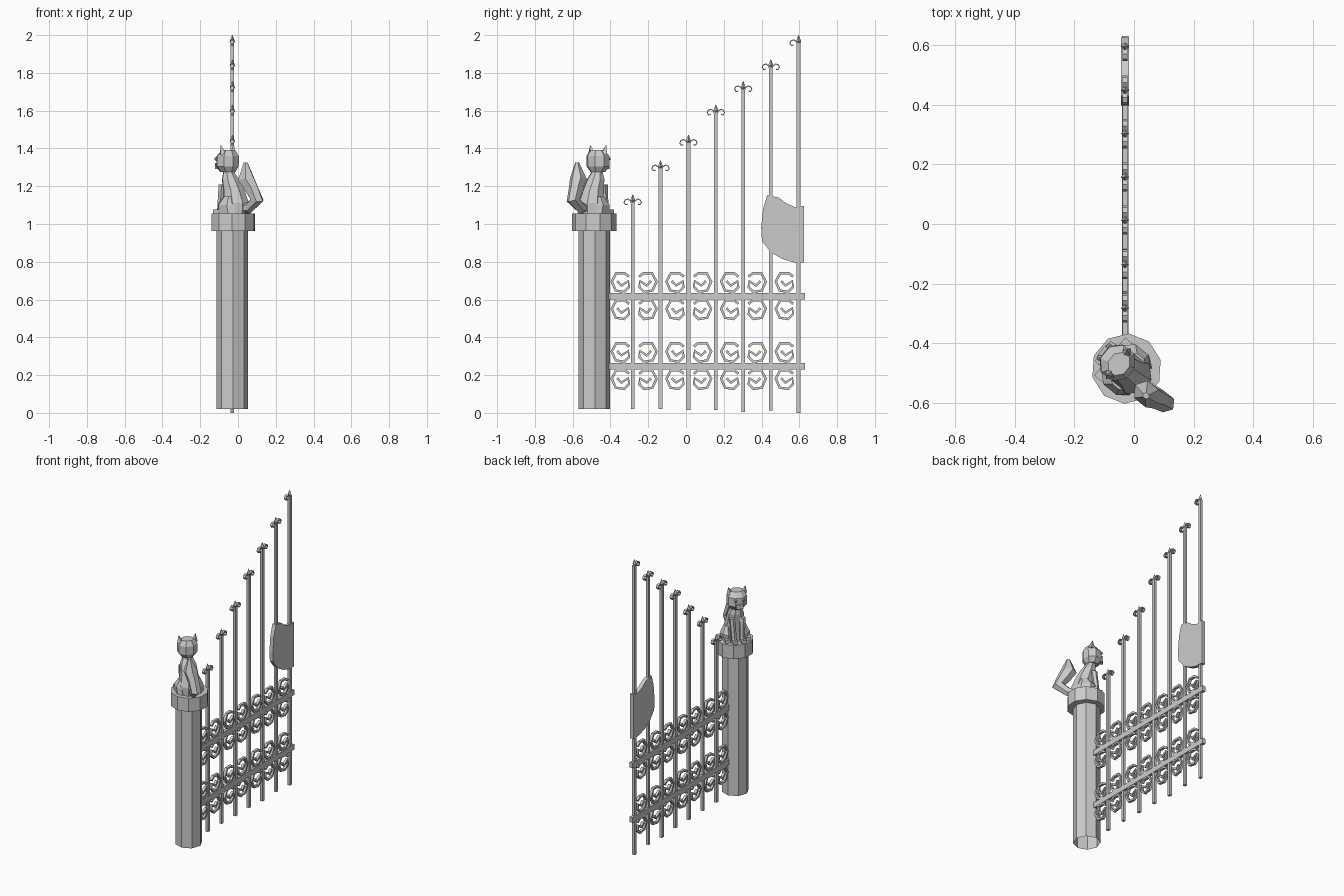
import bpy, bmesh, math
from mathutils import Vector, Matrix

if "Cube" in bpy.data.objects:
    bpy.data.objects.remove(bpy.data.objects["Cube"])

FX = -0.03                      # plane of the fence
PC = Vector((-0.025, -0.485, 0))  # pillar axis


def finish(bm, name, matrix=None):
    bmesh.ops.recalc_face_normals(bm, faces=bm.faces)
    me = bpy.data.meshes.new(name)
    bm.to_mesh(me)
    bm.free()
    ob = bpy.data.objects.new(name, me)
    bpy.context.collection.objects.link(ob)
    if matrix:
        ob.matrix_world = matrix
    return ob


def box(bm, lo, hi):
    lo, hi = Vector(lo), Vector(hi)
    m = Matrix.Translation((lo + hi) / 2) @ Matrix.Diagonal((*(hi - lo), 1))
    bmesh.ops.create_cube(bm, size=1, matrix=m)


def loft(bm, rings, caps=True):
    vs = [[bm.verts.new(p) for p in r] for r in rings]
    n = len(vs[0])
    for a, b in zip(vs, vs[1:]):
        for i in range(n):
            j = (i + 1) % n
            bm.faces.new((a[i], a[j], b[j], b[i]))
    if caps:
        bm.faces.new(vs[0])
        bm.faces.new(vs[-1])


def stack(bm, rows, n, turn=0.0, caps=True):
    # rows: centre x, centre y, z, radius x, radius y
    loft(bm, [[(cx + rx * math.cos(turn + 2 * math.pi * i / n),
                cy + ry * math.sin(turn + 2 * math.pi * i / n), z)
               for i in range(n)] for cx, cy, z, rx, ry in rows], caps)


def ribbon(bm, pts, w, depth):
    # flat iron strip following a path in the yz plane
    pts = [Vector(p) for p in pts]
    rings = []
    for i, p in enumerate(pts):
        t = (pts[min(i + 1, len(pts) - 1)] - pts[max(i - 1, 0)]).normalized()
        n = Vector((-t.y, t.x)) * w / 2
        a, b = p + n, p - n
        rings.append([(FX - depth, a.x, a.y), (FX + depth, a.x, a.y),
                      (FX + depth, b.x, b.y), (FX - depth, b.x, b.y)])
    loft(bm, rings)


# pillar shaft and capital
bm = bmesh.new()
stack(bm, [(FX, PC.y, 0.02, 0.084, 0.084), (FX, PC.y, 0.97, 0.084, 0.084)], 8, 0.05, False)
finish(bm, "pillar_shaft")
bm = bmesh.new()
stack(bm, [(PC.x, PC.y, 0.963, 0.118, 0.118), (PC.x, PC.y, 1.055, 0.118, 0.118)], 10, 0.25)
finish(bm, "pillar_cap")

# fence bars with spear tips and small curls
bars = [(-0.282, 0.02, 1.157), (-0.135, 0.02, 1.337), (0.013, 0.015, 1.472),
        (0.158, 0.015, 1.632), (0.303, 0.005, 1.756), (0.449, 0.012, 1.872),
        (0.596, 0.0, 2.0)]
curl = [(0.006, -0.052), (0.012, -0.034), (0.026, -0.025), (0.04, -0.03),
        (0.046, -0.043), (0.038, -0.055), (0.027, -0.052)]
bm = bmesh.new()
tips = bmesh.new()
curls = bmesh.new()
for k, (y, z0, z1) in enumerate(bars):
    box(bm, (FX - 0.009, y - 0.01, z0), (FX + 0.009, y + 0.01, z1 - 0.04))
    stack(tips, [(FX, y, z1 - 0.045, 0.008, 0.008), (FX, y, z1 - 0.033, 0.014, 0.014),
                 (FX, y, z1, 0.001, 0.001)], 4)
    for s in ((-1, 1) if k < 6 else (-1,)):
        ribbon(curls, [(y + s * u, z1 + v) for u, v in curl], 0.006, 0.009)
finish(bm, "fence_bars")
finish(tips, "spear_tips")
finish(curls, "tip_curls")

# horizontal rails
rails = (0.247, 0.617)
bm = bmesh.new()
for z in rails:
    box(bm, (FX - 0.011, -0.41, z - 0.018), (FX + 0.011, 0.63, z + 0.018))
finish(bm, "rails")

# scrollwork above and below each rail
spiral = [(0.92, 0.6), (0.45, 0.93), (-0.45, 0.93), (-0.92, 0.1), (-0.5, -0.8),
          (0.4, -0.93), (0.9, -0.45), (0.85, 0.15), (0.1, -0.3), (-0.35, 0.15)]
bm = bmesh.new()
for k in range(7):
    yc = -0.347 + 0.1447 * k
    s = 1 if k % 2 == 0 else -1
    for z in rails:
        for d in (0.073, -0.071):
            ribbon(bm, [(yc + s * u * 0.05, z + d + v * 0.053) for u, v in spiral], 0.014, 0.009)
finish(bm, "scrollwork")

# curved lock plate
plate = [(0.625, 1.095), (0.575, 1.09), (0.53, 1.11), (0.49, 1.14), (0.43, 1.152),
         (0.408, 1.08), (0.398, 0.98), (0.402, 0.91), (0.45, 0.85), (0.51, 0.815),
         (0.57, 0.797), (0.625, 0.795)]
bm = bmesh.new()
loft(bm, [[(FX + x, y, z) for y, z in plate] for x in (-0.013, 0.013)])
finish(bm, "lock_plate")

# cat statue: local +x is the way it faces
CAT = Matrix.Translation((-0.035, -0.482, 0)) @ Matrix.Rotation(math.radians(141), 4, 'Z')

bm = bmesh.new()
stack(bm, [(-0.03, 0, 1.055, 0.07, 0.07), (-0.032, 0, 1.11, 0.072, 0.07),
           (-0.015, 0, 1.18, 0.06, 0.056), (0.005, 0, 1.235, 0.047, 0.05),
           (0.015, 0, 1.265, 0.034, 0.036), (0.02, 0, 1.29, 0.03, 0.03)], 8, math.pi / 8)
finish(bm, "cat_body", CAT)

bm = bmesh.new()
stack(bm, [(0.025, 0, 1.276, 0.042, 0.04), (0.027, 0, 1.305, 0.062, 0.064),
           (0.025, 0, 1.36, 0.06, 0.064), (0.02, 0, 1.392, 0.036, 0.042)], 8, math.pi / 8)
finish(bm, "cat_head", CAT)

bm = bmesh.new()
box(bm, (0.07, -0.022, 1.292), (0.094, 0.022, 1.322))
finish(bm, "cat_muzzle", CAT)

ears, eyes, legs, hips = (bmesh.new() for _ in range(4))
for s in (-1, 1):
    stack(ears, [(0.022, s * 0.04, 1.365, 0.024, 0.026), (0.028, s * 0.054, 1.418, 0.001, 0.001)], 4)
    bmesh.ops.create_icosphere(eyes, subdivisions=1, radius=0.011,
                               matrix=Matrix.Translation((0.083, s * 0.025, 1.345)))
    stack(legs, [(0.062, s * 0.027, 1.055, 0.022, 0.019), (0.054, s * 0.027, 1.085, 0.017, 0.017),
                 (0.036, s * 0.032, 1.21, 0.022, 0.02)], 6)
    box(legs, (0.05, s * 0.027 - 0.016, 1.055), (0.09, s * 0.027 + 0.016, 1.075))
    stack(hips, [(-0.015, s * 0.058, 1.055, 0.06, 0.028), (-0.01, s * 0.06, 1.1, 0.056, 0.03),
                 (-0.02, s * 0.052, 1.145, 0.03, 0.016)], 6)
    box(hips, (0.0, s * 0.066 - 0.016, 1.055), (0.06, s * 0.066 + 0.016, 1.078))
finish(ears, "cat_ears", CAT)
finish(eyes, "cat_eyes", CAT)
finish(legs, "cat_front_legs", CAT)
finish(hips, "cat_haunches", CAT)

# bushy tail, bent up behind the body
path = [(-0.05, 0, 1.085, 0.026), (-0.12, 0, 1.085, 0.03), (-0.178, 0.004, 1.128, 0.04),
        (-0.145, 0.012, 1.19, 0.042), (-0.115, 0.02, 1.24, 0.05), (-0.118, 0.026, 1.325, 0.012)]
P = [Vector(p[:3]) for p in path]
rings = []
for i, p in enumerate(P):
    t = (P[min(i + 1, len(P) - 1)] - P[max(i - 1, 0)]).normalized()
    n = t.cross(Vector((0, 1, 0))).normalized()
    b = n.cross(t)
    r = path[i][3]
    rings.append([p + n * r * math.cos(a) + b * r * 0.85 * math.sin(a)
                  for a in (math.pi / 3 * j for j in range(6))])
bm = bmesh.new()
loft(bm, rings)
finish(bm, "cat_tail", CAT)
